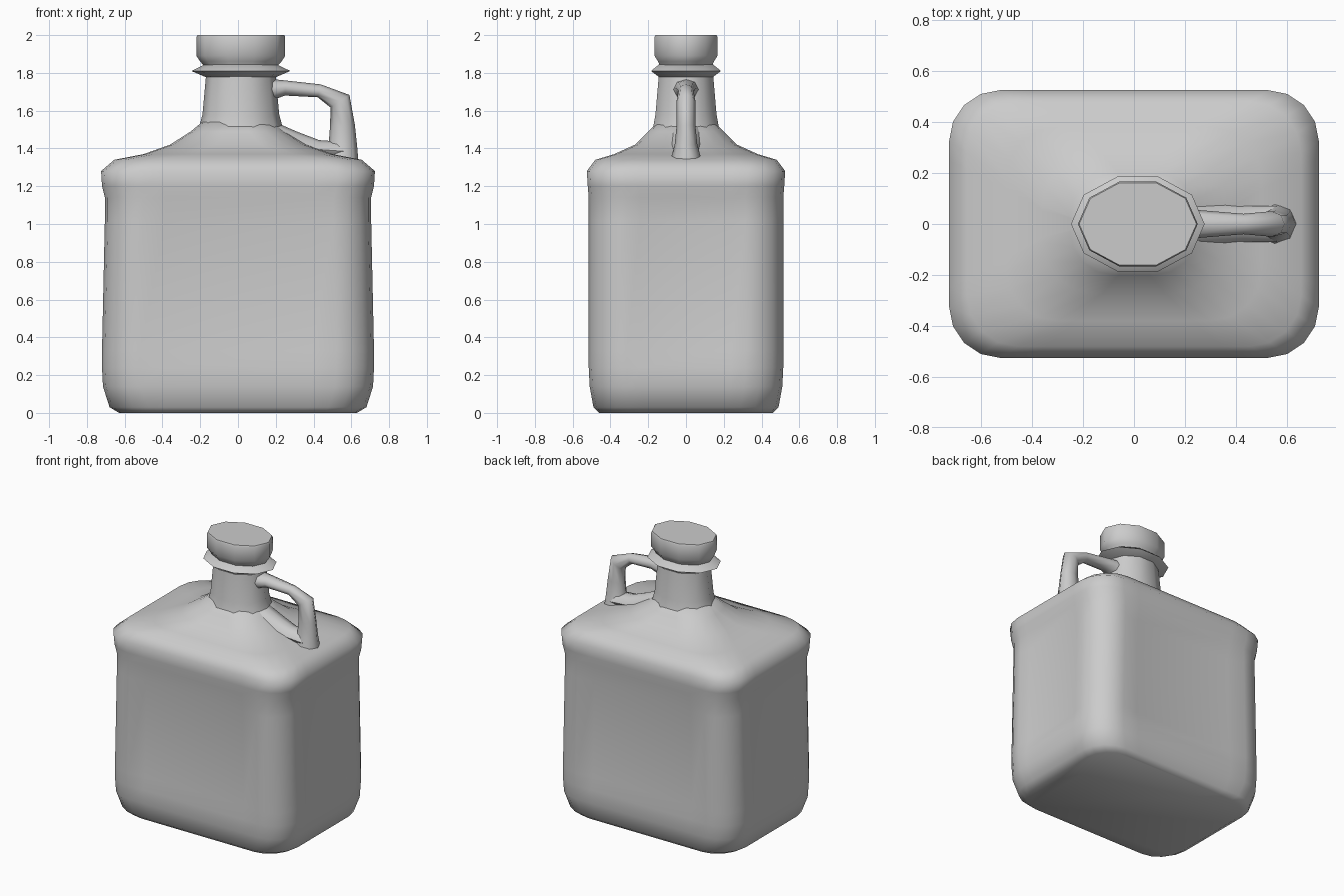
import bpy, bmesh, math
from mathutils import Vector

old = bpy.data.objects.get("Cube")
if old:
    bpy.data.objects.remove(old, do_unlink=True)

grey = bpy.data.materials.new("pale_grey")
grey.use_nodes = True
colour = (0.6, 0.6, 0.6, 1)
grey.diffuse_color = colour
grey.node_tree.nodes["Principled BSDF"].inputs["Base Color"].default_value = colour


def loft(name, rings, angle=60):
    """Skin a list of equal-length point rings and close both ends."""
    bm = bmesh.new()
    loops = [[bm.verts.new(p) for p in ring] for ring in rings]
    n = len(loops[0])
    for a, b in zip(loops, loops[1:]):
        for i in range(n):
            j = (i + 1) % n
            bm.faces.new((a[i], a[j], b[j], b[i]))
    bm.faces.new(loops[0][::-1])
    bm.faces.new(loops[-1])
    bmesh.ops.recalc_face_normals(bm, faces=bm.faces)
    mesh = bpy.data.meshes.new(name)
    bm.to_mesh(mesh)
    bm.free()
    mesh.materials.append(grey)
    obj = bpy.data.objects.new(name, mesh)
    bpy.context.collection.objects.link(obj)
    bpy.ops.object.select_all(action="DESELECT")
    obj.select_set(True)
    bpy.context.view_layer.objects.active = obj
    bpy.ops.object.shade_smooth_by_angle(angle=math.radians(angle))
    return obj


def body_ring(z, hx, hy, r, dent):
    """Rounded rectangle whose flat sides can be pressed in."""
    pts = []
    corners = [(1, 1), (-1, 1), (-1, -1), (1, -1)]
    for k, (sx, sy) in enumerate(corners):
        cx, cy = sx * (hx - r), sy * (hy - r)
        for s in range(5):
            a = math.radians(90 * k + 22.5 * s)
            pts.append(Vector((cx + r * math.cos(a), cy + r * math.sin(a), z)))
        # two points along the flat side that follows this corner
        tx, ty = corners[(k + 1) % 4]
        start, end = pts[-1], Vector((tx * (hx - r), ty * (hy - r), z))
        out = math.radians(90 * k + 90)
        normal = Vector((math.cos(out), math.sin(out), 0))
        end = end + normal * r
        for t in (0.12, 0.88):
            pts.append(start.lerp(end, t) - normal * dent)
    return pts


def oval(z, hx, hy, cx=0.015, n=10):
    return [(cx + hx * math.cos(2 * math.pi * i / n),
             hy * math.sin(2 * math.pi * i / n), z) for i in range(n)]


# Container body: base, pressed panels and sloping shoulders
loft("jug_body", [body_ring(*s) for s in (
    (0.0, 0.63, 0.46, 0.18, 0),
    (0.03, 0.68, 0.49, 0.2, 0),
    (0.14, 0.715, 0.51, 0.2, 0),
    (0.24, 0.72, 0.515, 0.2, 0),
    (0.33, 0.72, 0.515, 0.2, 0.018),
    (1.02, 0.705, 0.515, 0.2, 0.018),
    (1.14, 0.705, 0.515, 0.2, 0),
    (1.2, 0.72, 0.52, 0.2, 0),
    (1.28, 0.725, 0.525, 0.2, 0),
    (1.34, 0.655, 0.48, 0.2, 0),
    (1.37, 0.5, 0.38, 0.2, 0),
    (1.42, 0.36, 0.27, 0.2, 0),
    (1.49, 0.25, 0.2, 0.17, 0),
    (1.54, 0.19, 0.15, 0.14, 0))])

# Neck
loft("neck", [oval(*s) for s in (
    (1.42, 0.26, 0.21), (1.5, 0.225, 0.185), (1.58, 0.203, 0.17),
    (1.8, 0.183, 0.15))])

# Thin collar under the cap
loft("neck_collar", [oval(*s) for s in (
    (1.775, 0.18, 0.145), (1.81, 0.262, 0.195), (1.845, 0.19, 0.15))], 40)

# Cap
loft("cap", [oval(*s) for s in (
    (1.82, 0.18, 0.14), (1.86, 0.215, 0.155),
    (1.89, 0.235, 0.175), (1.99, 0.235, 0.175), (2.0, 0.23, 0.17))], 50)


def tube(name, path):
    """Eight-sided tube in the xz plane; path holds x, z, thickness, width."""
    rings = []
    for i, (x, z, h, w) in enumerate(path):
        p, q = path[max(i - 1, 0)], path[min(i + 1, len(path) - 1)]
        along = Vector((q[0] - p[0], 0, q[1] - p[1])).normalized()
        across = Vector((-along.z, 0, along.x))
        rings.append([Vector((x, 0, z)) + across * h * math.cos(a)
                      + Vector((0, w * math.sin(a), 0))
                      for a in (math.pi * k / 4 for k in range(8))])
    return loft(name, rings)


# Grip loop from the neck down to the shoulder
tube("handle", [
    (0.16, 1.71, 0.06, 0.07), (0.25, 1.72, 0.04, 0.055),
    (0.43, 1.705, 0.035, 0.04), (0.54, 1.65, 0.06, 0.05),
    (0.553, 1.52, 0.066, 0.05), (0.555, 1.42, 0.075, 0.06),
    (0.55, 1.31, 0.09, 0.09)])

# Raised ridge joining the neck foot to the handle foot
tube("handle_ridge", [
    (0.16, 1.49, 0.06, 0.09), (0.3, 1.44, 0.05, 0.08),
    (0.42, 1.395, 0.05, 0.07), (0.56, 1.385, 0.05, 0.07)])
